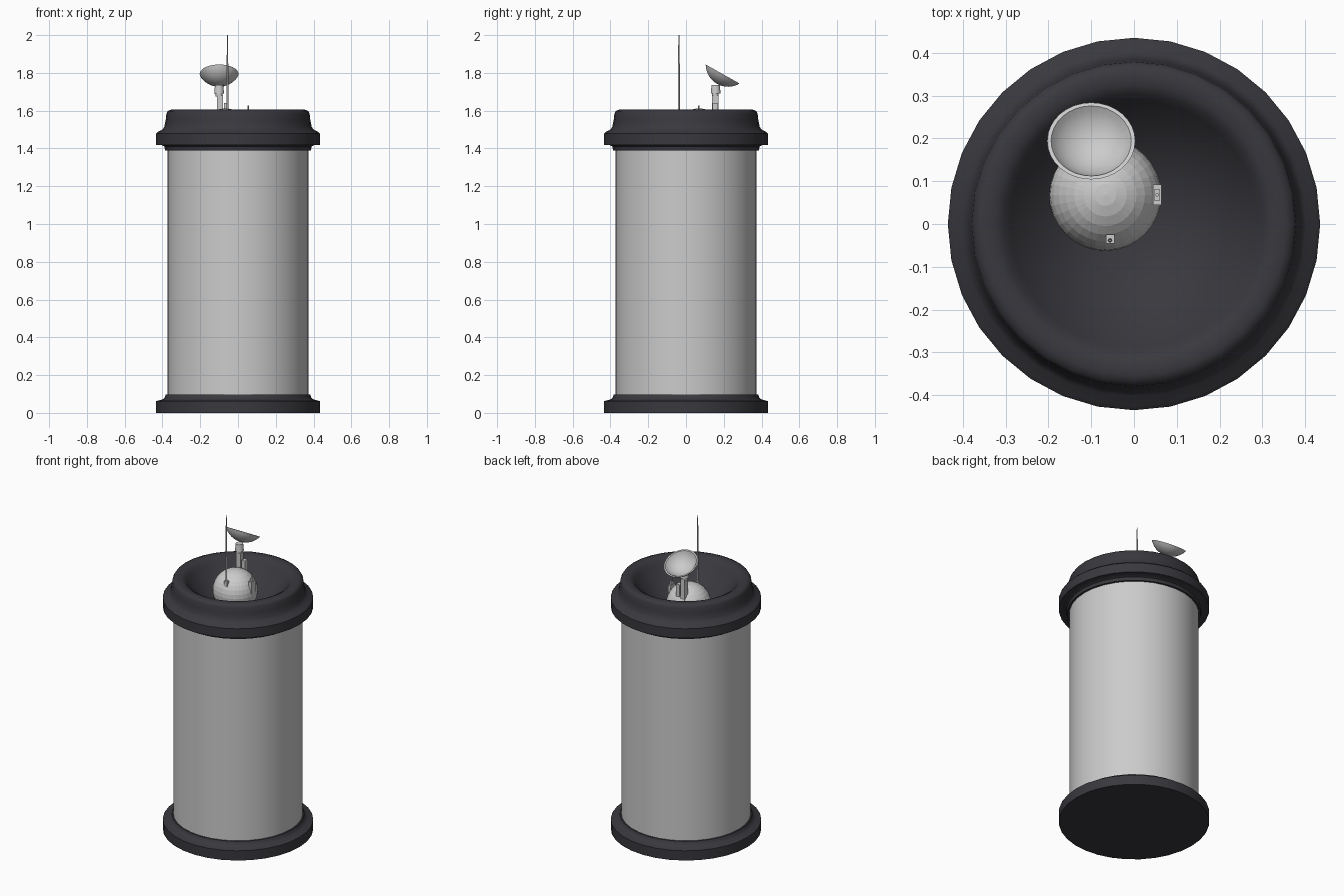
import bpy, bmesh, math
from mathutils import Vector, Matrix

if "Cube" in bpy.data.objects:
    bpy.data.objects.remove(bpy.data.objects["Cube"])


def material(name, rgb):
    m = bpy.data.materials.new(name)
    m.diffuse_color = (*rgb, 1)
    m.use_nodes = True
    m.node_tree.nodes["Principled BSDF"].inputs["Base Color"].default_value = m.diffuse_color
    return m


GREY = material("light grey", (0.6, 0.6, 0.6))
DARK = material("dark charcoal", (0.04, 0.04, 0.048))


def finish(name, bm, mat, smooth=None):
    bmesh.ops.remove_doubles(bm, verts=bm.verts, dist=1e-5)
    bmesh.ops.recalc_face_normals(bm, faces=bm.faces)
    me = bpy.data.meshes.new(name)
    bm.to_mesh(me)
    bm.free()
    me.materials.append(mat)
    ob = bpy.data.objects.new(name, me)
    bpy.context.collection.objects.link(ob)
    if smooth:
        bpy.ops.object.select_all(action='DESELECT')
        ob.select_set(True)
        bpy.context.view_layer.objects.active = ob
        bpy.ops.object.shade_smooth_by_angle(angle=math.radians(smooth))
    return ob


def lathe(name, profile, mat, matrix=Matrix(), steps=32, smooth=40):
    """Spin a (radius, height) profile around the z axis, then place it."""
    bm = bmesh.new()
    vs = [bm.verts.new((r, 0, z)) for r, z in profile]
    es = [bm.edges.new(p) for p in zip(vs, vs[1:])]
    bmesh.ops.spin(bm, geom=vs + es, cent=(0, 0, 0), axis=(0, 0, 1),
                   angle=math.tau, steps=steps)
    bmesh.ops.remove_doubles(bm, verts=bm.verts, dist=1e-5)
    bm.transform(matrix)
    return finish(name, bm, mat, smooth)


def rod(name, x, y, z0, z1, r0, r1, steps=12):
    return lathe(name, [(0, z0), (r0, z0), (r1, z1), (0, z1)], GREY,
                 Matrix.Translation((x, y, 0)), steps)


def box(name, centre, size):
    bm = bmesh.new()
    bmesh.ops.create_cube(bm, size=1)
    bm.transform(Matrix.Translation(centre) @ Matrix.Diagonal((*size, 1)))
    return finish(name, bm, GREY)


# Can: base ring, body and funnel-shaped lid
lathe("base_ring", [(0, 0), (0.435, 0), (0.435, 0.062), (0.402, 0.07),
                    (0.388, 0.08), (0.382, 0.098), (0.36, 0.098)], DARK)
lathe("can_body", [(0.374, 0.08), (0.374, 1.41)], GREY)
lathe("lid", [(0.36, 1.39), (0.386, 1.39), (0.39, 1.41), (0.405, 1.418),
              (0.435, 1.418), (0.435, 1.478), (0.425, 1.488), (0.402, 1.498),
              (0.39, 1.515), (0.383, 1.55), (0.379, 1.585), (0.372, 1.598),
              (0.355, 1.605), (0.325, 1.603), (0.305, 1.592), (0.29, 1.57),
              (0, 1.26)], DARK)

# Domed station resting in the funnel
bm = bmesh.new()
bmesh.ops.create_uvsphere(bm, u_segments=32, v_segments=16, radius=0.131)
bm.transform(Matrix.Translation((-0.067, 0.068, 1.481)))
finish("dome", bm, GREY)

# Antenna with its foot
box("antenna_foot", (-0.056, -0.035, 1.56), (0.02, 0.02, 0.04))
rod("antenna", -0.056, -0.038, 1.55, 1.85, 0.0055, 0.005)
rod("antenna_tip", -0.056, -0.038, 1.85, 2.0, 0.004, 0.0025)

# Side equipment box with a small aerial
box("side_box", (0.054, 0.068, 1.535), (0.02, 0.048, 0.075))
box("side_box_cap", (0.054, 0.068, 1.58), (0.012, 0.028, 0.02))
rod("side_aerial", 0.054, 0.068, 1.57, 1.627, 0.004, 0.004, 8)

# Dish mast and joint
box("mast", (-0.095, 0.155, 1.61), (0.03, 0.034, 0.14))
box("mast_brace", (-0.062, 0.155, 1.585), (0.024, 0.03, 0.11))
rod("mast_collar", -0.1, 0.155, 1.675, 1.695, 0.018, 0.018, 16)
rod("mast_joint", -0.1, 0.157, 1.69, 1.735, 0.026, 0.022, 16)

# Dish: thin spherical bowl tilted towards the back
R, D, N = 0.103, 0.06, 8
ball = (R * R + D * D) / (2 * D)
edge = math.asin(R / ball)
outer = [(ball * math.sin(edge * i / N), ball - D - ball * math.cos(edge * i / N))
         for i in range(N + 1)]
inner = [(r * 0.91, z * 0.91) for r, z in reversed(outer)]
tilt = Vector((0, 0, 1)).rotation_difference(Vector((0, 0.49, 0.873)))
lathe("dish", outer + inner, GREY,
      Matrix.Translation((-0.1, 0.194, 1.794)) @ tilt.to_matrix().to_4x4(),
      smooth=8)
